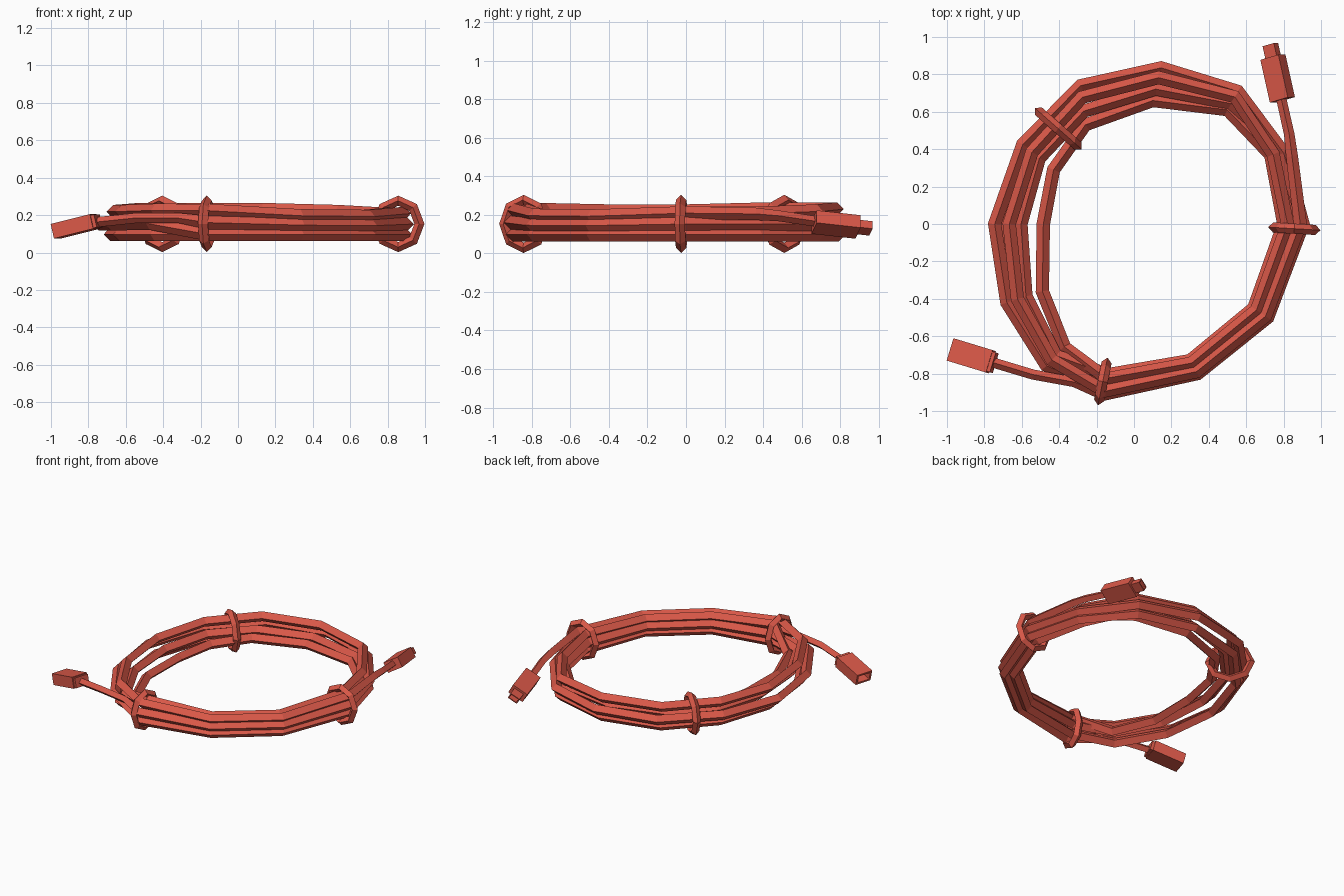
import bpy, bmesh, math
from mathutils import Vector, Matrix

if "Cube" in bpy.data.objects:
    bpy.data.objects.remove(bpy.data.objects["Cube"])

red = bpy.data.materials.new("cable red")
red.diffuse_color = (0.70, 0.098, 0.065, 1)
red.use_nodes = True
red.node_tree.nodes["Principled BSDF"].inputs["Base Color"].default_value = red.diffuse_color


def finish(bm, name):
    bmesh.ops.recalc_face_normals(bm, faces=bm.faces)
    mesh = bpy.data.meshes.new(name)
    bm.to_mesh(mesh)
    bm.free()
    mesh.materials.append(red)
    obj = bpy.data.objects.new(name, mesh)
    bpy.context.collection.objects.link(obj)


def tube(name, points, radii, ref, closed=False, sides=4):
    """Sweep a low-poly section along points; one corner points along ref."""
    bm = bmesh.new()
    pts = [Vector(p) for p in points]
    n = len(pts)
    rings = []
    for i, p in enumerate(pts):
        a = pts[i - 1] if closed or i > 0 else p
        b = pts[(i + 1) % n] if closed or i < n - 1 else p
        t1, t2 = (p - a).normalized(), (b - p).normalized()
        t = (t1 + t2).normalized()
        side = t.cross(ref).normalized()
        up = side.cross(t)
        rings.append([bm.verts.new(p + radii[i] * (up * math.cos(w) + side * math.sin(w)))
                      for w in (2 * math.pi * k / sides for k in range(sides))])
    for i in range(n if closed else n - 1):
        r, q = rings[i], rings[(i + 1) % n]
        for k in range(sides):
            m = (k + 1) % sides
            bm.faces.new((r[k], r[m], q[m], q[k]))
    if not closed:
        bm.faces.new(rings[0])
        bm.faces.new(rings[-1])
    finish(bm, name)


def plug_box(name, centre, axis, size, roll=0, wall=0):
    """Box whose length runs along axis; wall > 0 gives it an open socket end."""
    bm = bmesh.new()
    bmesh.ops.create_cube(bm, size=1)
    bmesh.ops.scale(bm, vec=size, verts=bm.verts)
    if wall:
        end = max(bm.faces, key=lambda f: f.calc_center_median().x)
        bmesh.ops.inset_region(bm, faces=[end], thickness=wall)
        ext = bmesh.ops.extrude_discrete_faces(bm, faces=[end])["faces"]
        bmesh.ops.translate(bm, verts=ext[0].verts[:], vec=(-0.6 * size[0], 0, 0))
    d = Vector(axis).normalized()
    s = d.cross(Vector((0, 0, 1))).normalized()
    u = s.cross(d)
    c, k = math.cos(roll), math.sin(roll)
    s, u = s * c + u * k, u * c - s * k
    rot = Matrix((d, -s, u)).transposed().to_4x4()
    bm.transform(Matrix.Translation(centre) @ rot)
    finish(bm, name)


# Coil stations, counter-clockwise: outer x, y, inner x, y, stack height factor
stations = [(-.16, -.91, -.14, -.805, 1), (.34, -.80, .30, -.73, .78),
            (.715, -.50, .64, -.45, .75), (.905, 0, .80, 0, .88),
            (.80, .38, .73, .37, .88), (.555, .71, .50, .61, .9),
            (.145, .835, .10, .66, .98), (-.285, .74, -.26, .53, .98),
            (-.595, .425, -.43, .29, .97), (-.745, 0, -.485, 0, .9),
            (-.68, -.42, -.49, -.36, .9), (-.47, -.755, -.37, -.66, .95)]
# Per turn: (inset fraction, height) on the tight side and on the loose side
tight = [(0, .16), (.1, .097), (.8, .097), (1, .16), (.8, .222), (.15, .224)]
loose = [(0, .16), (.24, .097), (.54, .16), (1, .13), (.3, .232)]

path = [(-.78, -.733, .16), (-.54, -.805, .185), (-.32, -.845, .185)]
for turn in range(6):
    for i, (ox, oy, ix, iy, g) in enumerate(stations):
        if turn == 5 and i > 3:
            break
        f, z = tight[turn] if i < 5 else loose[turn]
        if turn == 2 and i in (5, 6, 7):
            f = .65  # lies close to the inner strand along the back
        path.append((ox + (ix - ox) * f, oy + (iy - oy) * f, .097 + (z - .097) * g))
path += [(.845, .36, .205), (.83, .48, .195), (.785, .68, .165)]
# the loose ends leading to the plugs are slimmer
radii = [.027] * 3 + [.036] * (len(path) - 6) + [.032, .028, .027]
tube("coiled_cable", path, radii, Vector((0, 0, 1)))

# Ties: centre x, y, outward direction, half width
for j, (x, y, dx, dy, half) in enumerate([(.857, -.025, 1, -.06, .138),
                                          (-.167, -.842, -.2, -1, .128),
                                          (-.405, .51, -.75, .66, .165)]):
    out = Vector((dx, dy, 0)).normalized()
    axis = out.cross(Vector((0, 0, 1)))
    ring = []
    for k in range(8):
        w = math.pi * k / 4
        ring.append(Vector((x, y, .153)) + out * (half - .025) * math.cos(w)
                    + Vector((0, 0, .124 * math.sin(w))))
    tube(f"cable_tie_{j + 1}", ring, [.027] * 8, axis, closed=True)

# Socket plug on the left, pin plug at the back right
plug_box("socket_plug", (-.87, -.705, .14), (-.22, .067, -.055), (.225, .125, .08), 0, .02)
plug_box("socket_plug_collar", (-.761, -.738, .166), (-.22, .067, -.055), (.03, .11, .07))
plug_box("pin_plug_body", (.768, .778, .15), (-.05, .225, -.025), (.235, .115, .075),
         math.radians(30))
plug_box("pin_plug_tip", (.738, .918, .134), (-.05, .225, -.025), (.085, .072, .045),
         math.radians(30), .01)
